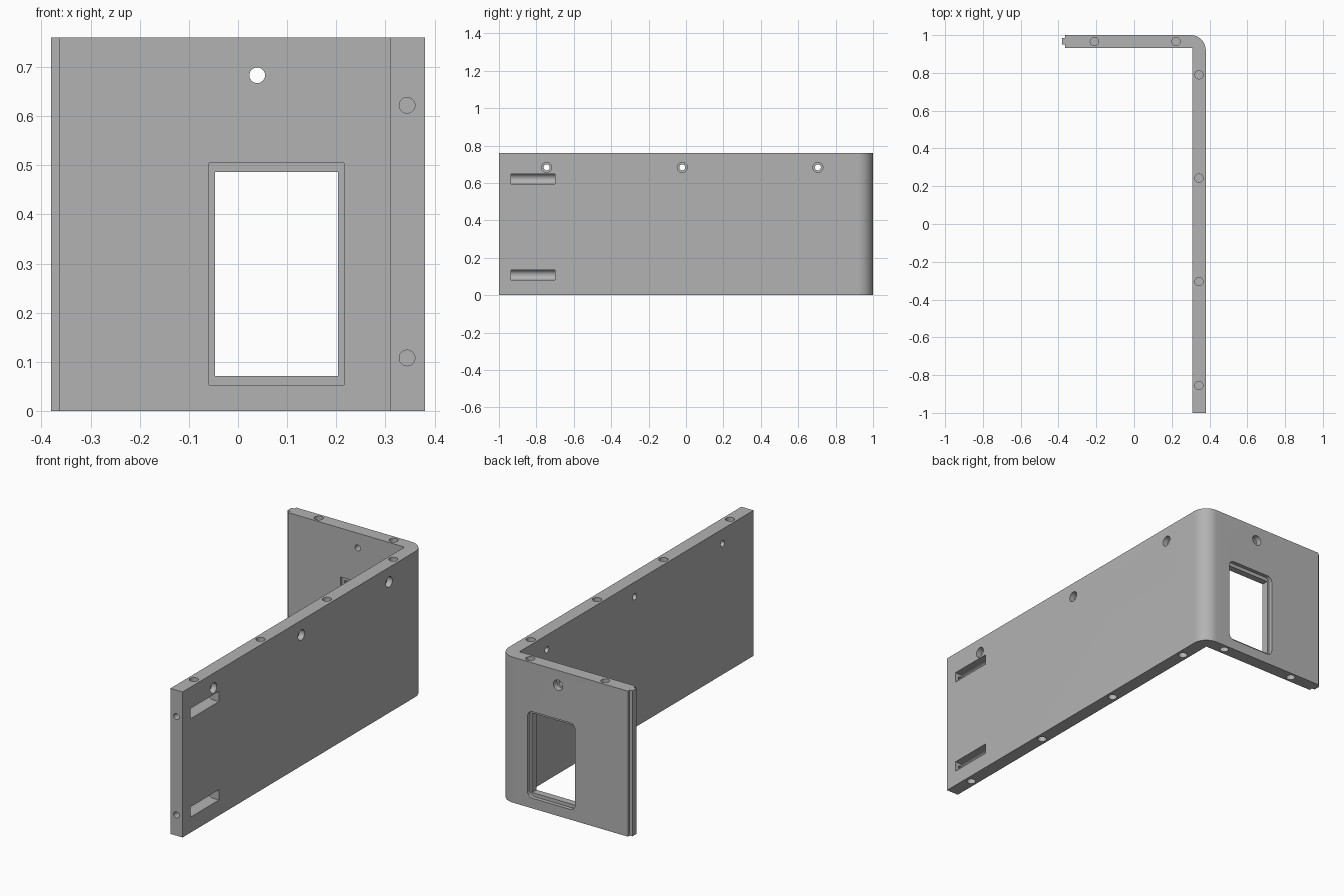
import bpy, bmesh, math
from mathutils import Matrix, Vector

cube = bpy.data.objects.get("Cube")
if cube:
    bpy.data.objects.remove(cube, do_unlink=True)

H = 0.76                     # height of the walls
WALL_X, PANEL_Y = 0.344, 0.966   # centre planes of the two walls

grey = bpy.data.materials.new("plain_grey")
grey.use_nodes = True
grey.diffuse_color = (0.45, 0.45, 0.45, 1)
grey.node_tree.nodes["Principled BSDF"].inputs["Base Color"].default_value = (0.45, 0.45, 0.45, 1)


def prism(name, points, depth, matrix):
    """Extrude a flat outline along its local z and place it."""
    bm = bmesh.new()
    face = bm.faces.new([bm.verts.new((x, y, 0)) for x, y in points])
    new = bmesh.ops.extrude_face_region(bm, geom=[face])["geom"]
    verts = [g for g in new if isinstance(g, bmesh.types.BMVert)]
    bmesh.ops.translate(bm, verts=verts, vec=(0, 0, depth))
    bmesh.ops.recalc_face_normals(bm, faces=bm.faces)
    bm.transform(matrix)
    mesh = bpy.data.meshes.new(name)
    bm.to_mesh(mesh)
    bm.free()
    mesh.materials.append(grey)
    obj = bpy.data.objects.new(name, mesh)
    bpy.context.collection.objects.link(obj)
    return obj


def arc(cx, cy, r, start, end, n):
    return [(cx + r * math.cos(math.radians(start + (end - start) * i / n)),
             cy + r * math.sin(math.radians(start + (end - start) * i / n)))
            for i in range(n + 1)]


# L-shaped wall with a rounded outer corner and a tongue on the free edge
R = 0.08
outline = [(0.31, -1), (0.38, -1)] + arc(0.38 - R, 1 - R, R, 0, 90, 16)
outline += [(-0.364, 1), (-0.364, 0.985), (-0.38, 0.985), (-0.38, 0.95),
            (-0.364, 0.95), (-0.364, 0.932), (0.31, 0.932)]
wall = prism("corner_wall", outline, H, Matrix())


def cut(points, depth, origin, direction):
    """Subtract a prism that starts at origin and runs along direction."""
    d = Vector(direction)
    side = Vector((0, 1, 0)) if d.z or d.x else Vector((1, 0, 0))
    up = d.cross(side)
    m = Matrix((side, up, d)).transposed().to_4x4()
    m.translation = origin
    cutter = prism("cutter", points, depth, m)
    cutter.hide_render = True
    mod = wall.modifiers.new("cut", 'BOOLEAN')
    mod.operation, mod.solver, mod.object = 'DIFFERENCE', 'EXACT', cutter
    bpy.context.view_layer.objects.active = wall
    bpy.ops.object.modifier_apply(modifier=mod.name)
    bpy.data.objects.remove(cutter, do_unlink=True)


def circle(r):
    return arc(0, 0, r, 0, 345, 23)


def box(w, h, r=0):
    """Centred rectangle, with rounded corners when r is set."""
    if not r:
        return [(-w, -h), (w, -h), (w, h), (-w, h)]
    pts = []
    for sx, sy, a in ((1, 1, 0), (-1, 1, 90), (-1, -1, 180), (1, -1, 270)):
        pts += arc(sx * (w - r), sy * (h - r), r, a, a + 90, 6)
    return pts


# Blind dowel holes in the top and bottom edges
spots = [(WALL_X, y) for y in (-0.855, -0.305, 0.243, 0.79)]
spots += [(x, PANEL_Y) for x in (-0.21, 0.223)]
for x, y in spots:
    cut(circle(0.022), 0.07, (x, y, H + 0.01), (0, 0, -1))
    cut(circle(0.022), 0.07, (x, y, -0.01), (0, 0, 1))

# Counterbored screw holes through both walls
for y in (-0.745, -0.02, 0.705):
    cut(circle(0.016), 0.2, (0.45, y, 0.683), (-1, 0, 0))
    cut(circle(0.027), 0.04, (0.39, y, 0.683), (-1, 0, 0))
cut(circle(0.016), 0.2, (0.039, 1.1, 0.683), (0, -1, 0))
cut(circle(0.027), 0.04, (0.039, 1.01, 0.683), (0, -1, 0))

# Round-bottomed slots in the outer side, reached by bolt holes from the front end
r = 0.027
slot = arc(0, 0, r, 90, 270, 14) + [(0.06, -r), (0.06, r)]
for z in (0.622, 0.108):
    # local x is world x, local y is world -z (symmetric outline)
    cut(slot, 0.235, (WALL_X, -0.935, z), (0, 1, 0))
    cut(circle(0.016), 0.1, (WALL_X, -1.02, z), (0, 1, 0))

# Window: through opening, square front rebate, rounded back rebate
cx, cz = 0.078, 0.279
cut(box(0.125, 0.2075), 0.2, (cx, 1.1, cz), (0, -1, 0))
cut(box(0.1375, 0.226), 0.032, (cx, 0.912, cz), (0, 1, 0))
cut(box(0.1375, 0.226, 0.03), 0.035, (cx, 1.015, cz), (0, -1, 0))

# Smooth curved faces, crisp edges
bpy.ops.object.select_all(action='DESELECT')
wall.select_set(True)
bpy.context.view_layer.objects.active = wall
bpy.ops.object.shade_smooth_by_angle(angle=math.radians(30))
